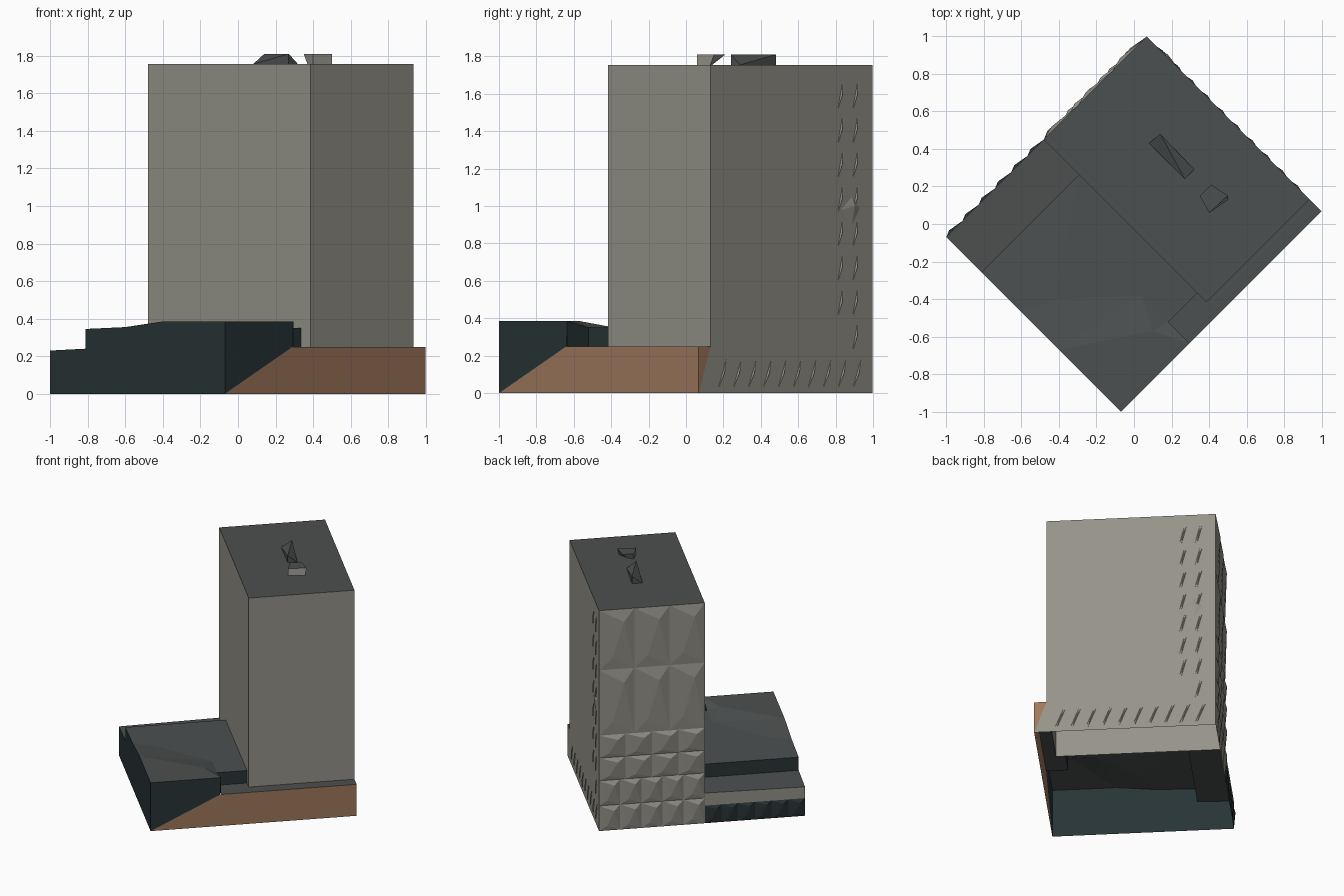
import bpy
from mathutils import Vector

if "Cube" in bpy.data.objects:
    bpy.data.objects.remove(bpy.data.objects["Cube"])

S = 0.70711
L, W = 1.51, 1.315          # plan length (u) and width (v), turned 45 degrees
TU, TV = 0.735, 0.09        # tower inner corner
H = 1.755                   # tower height


def P(p):
    u, v, z = p
    return Vector((-0.07 + S * (u - v), -1.0 + S * (u + v), z))


def mat(name, c):
    m = bpy.data.materials.new(name)
    m.diffuse_color = (*c, 1)
    m.use_nodes = True
    m.node_tree.nodes["Principled BSDF"].inputs["Base Color"].default_value = m.diffuse_color
    return m


GREY = mat("warm grey wall", (0.30, 0.29, 0.25))
SLATE = mat("slate roof", (0.073, 0.08, 0.08))
TEAL = mat("dark teal wall", (0.021, 0.034, 0.037))
BROWN = mat("brown brick", (0.35, 0.19, 0.107))


def part(name, faces, material, inside):
    """Flat faces in plan coordinates, turned away from an inside point."""
    verts, polys = [], []
    c = P(inside)
    for f in faces:
        pts = [P(p) for p in f]
        n = Vector((0, 0, 0))
        for a, b in zip(pts, pts[1:] + pts[:1]):
            n += a.cross(b)
        mid = sum(pts, Vector()) / len(pts)
        if n.dot(mid - c) < 0:
            pts.reverse()
        polys.append(range(len(verts), len(verts) + len(pts)))
        verts += pts
    me = bpy.data.meshes.new(name)
    me.from_pydata(verts, [], [list(p) for p in polys])
    me.materials.append(material)
    ob = bpy.data.objects.new(name, me)
    bpy.context.collection.objects.link(ob)
    return ob


def flat(u0, u1, v0, v1, z):
    return [(u0, v0, z), (u1, v0, z), (u1, v1, z), (u0, v1, z)]


def wall_u(u, v0, v1, z0, z1):
    return [(u, v0, z0), (u, v1, z0), (u, v1, z1), (u, v0, z1)]


def wall_v(v, u0, u1, z0, z1):
    return [(u0, v, z0), (u1, v, z0), (u1, v, z1), (u0, v, z1)]


def fan(ring, apex):
    return [[a, b, apex] for a, b in zip(ring, ring[1:] + ring[:1])]


def cells(u0, u1, z0, z1, n, out):
    """Row of faceted panels on the back left face."""
    faces, w, h = [], (u1 - u0) / n, z1 - z0
    for i in range(n):
        a = u0 + i * w
        lo = (a + 0.62 * w, W + out * 0.4, z0 + 0.2 * h)
        hi = (a + 0.3 * w, W + out, z0 + 0.8 * h)
        p, q, r, s = wall_v(W, a, a + w, z0, z1)
        faces += [[p, q, lo], [q, r, lo], [r, hi, lo], [r, s, hi], [s, p, hi], [p, lo, hi]]
    return faces


TOWER_IN, BASE_IN = (1.12, 0.7, 0.1), (0.3, 0.6, 0.1)

# Tower walls and roof
part("tower_walls", [
    wall_u(TU, TV, W, 0.24, H),
    wall_v(TV, TU, L, 0.25, H),
    [(L, 0, 0), (L, W, 0), (L, W, H), (L, TV, H), (L, TV, 0.25)],
], GREY, TOWER_IN)
part("tower_roof", [flat(TU, L, TV, W, H)], SLATE, TOWER_IN)

# Faceted back left facade
rows = [0, 0.2, 0.4, 0.58, 0.76, 1.28, H]
facade = []
for z0, z1, n in zip(rows, rows[1:], [5, 5, 4, 4, 3, 3]):
    facade += cells(TU, L, z0, z1, n, 0.02)
part("tower_facets", facade, GREY, TOWER_IN)

# Slanted fins on the back right facade
fins = []


def fin(y, z0, z1, lean):
    v, w = (y + 1) / S - L, 0.008
    ring = [(L, v - lean - w, z0), (L, v - lean + w, z0),
            (L, v + lean + w, z1), (L, v + lean - w, z1)]
    fins.extend(fan(ring, (L + 0.008, v, (z0 + z1) / 2)))


for i in range(8):
    z = 1.59 - 0.184 * i
    fin(0.91, z - 0.07, z + 0.07, 0.018)
    if i < 7:
        fin(0.83, z - 0.07, z + 0.07, 0.018)
for i in range(10):
    fin(0.2 + 0.08 * i, 0.03, 0.18, 0.03)
dv = (0.88 + 1) / S - L
fins += fan([(L, dv - 0.07, 0.98), (L, dv + 0.01, 0.9), (L, dv + 0.07, 0.99), (L, dv + 0.01, 1.05)],
            (L + 0.012, dv + 0.02, 1.0))
part("facade_fins", fins, GREY, TOWER_IN)

# Brown plinth with its narrow ledge
part("brown_plinth", [
    [(0, 0, 0), (0.51, 0, 0.25), (L, 0, 0.25), (L, 0, 0)],
    [(L, 0, 0), (L, 0, 0.25), (L, TV, 0.25)],
], BROWN, TOWER_IN)
part("plinth_ledge", [flat(TU, L, 0, TV, 0.25), flat(0.516, TU, 0, 0.16, 0.25)], SLATE, TOWER_IN)

# Podium walls
part("podium_walls", [
    [(0, 0, 0), (0, 0, 0.385), (0, 0.467, 0.385), (0, 0.75, 0.355), (0, 1.05, 0.345),
     (0, 1.05, 0.24), (0, W, 0.23), (0, W, 0)],
    [(0, 0, 0), (0.51, 0, 0.25), (0.516, 0, 0.385), (0, 0, 0.385)],
    [(0.516, 0, 0.25), (0.516, 0.16, 0.25), (0.516, 0.16, 0.35), (0.516, 0, 0.385)],
    wall_v(0.16, 0.516, TU, 0.25, 0.35),
    wall_v(1.05, 0, TU, 0.24, 0.345),
], TEAL, BASE_IN)

# Folded podium roof and low terrace
h1, h2, k = (0, 0.467, 0.385), (0.516, 0, 0.385), (0.424, 0.184, 0.385)
a, b, c, d = (0.516, 0.36, 0.35), (0.177, 0.67, 0.35), (0, 0.75, 0.355), (0.516, 0.16, 0.35)
part("podium_roof", [
    [(0, 0, 0.385), h2, k, h1], [h1, k, a], [h1, a, b], [h1, b, c], [h2, d, k], [k, d, a],
    [d, (TU, 0.16, 0.35), (TU, 1.05, 0.345), a],
    [a, (TU, 1.05, 0.345), b], [b, (TU, 1.05, 0.345), (0, 1.05, 0.345), c],
    [(0, 1.05, 0.24), (TU, 1.05, 0.24), (TU, W, 0.24), (0, W, 0.23)],
], SLATE, BASE_IN)

# Terrace back wall: grey band over dark faceted panels
part("terrace_band", [[(0, W, 0.14), (TU, W, 0.14), (TU, W, 0.24), (0, W, 0.23)]], GREY, BASE_IN)
part("terrace_panels", cells(0, TU, 0, 0.14, 6, 0.015), TEAL, BASE_IN)


# Roof vents, given in world x, y
def plan(x, y, z):
    dx, dy = x + 0.07, y + 1.0
    return (dx * S + dy * S, dy * S - dx * S, z)


T = 1.81
p0, p1 = plan(0.08, 0.43, H), plan(0.32, 0.29, H)
q0, q1 = plan(0.14, 0.48, T), plan(0.27, 0.24, T)
r0, r1 = plan(0.14, 0.48, H), plan(0.27, 0.24, H)
part("long_roof_vent", [[p0, q0, q1], [p1, q0, q1], [p0, r0, q0], [p1, r0, q0],
                        [p0, r1, q1], [p1, r1, q1]], SLATE, plan(0.2, 0.36, H))
top = [plan(x, y, T) for x, y in [(0.41, 0.21), (0.50, 0.15), (0.40, 0.06), (0.35, 0.15)]]
low = [plan(x, y, H) for x, y in [(0.42, 0.14), (0.50, 0.13), (0.40, 0.06), (0.37, 0.13)]]
sides = [[low[i], low[(i + 1) % 4], top[(i + 1) % 4], top[i]] for i in range(4)]
part("small_roof_vent", sides, GREY, plan(0.42, 0.12, 1.78))
part("small_vent_cap", [top], SLATE, plan(0.42, 0.12, 1.7))
